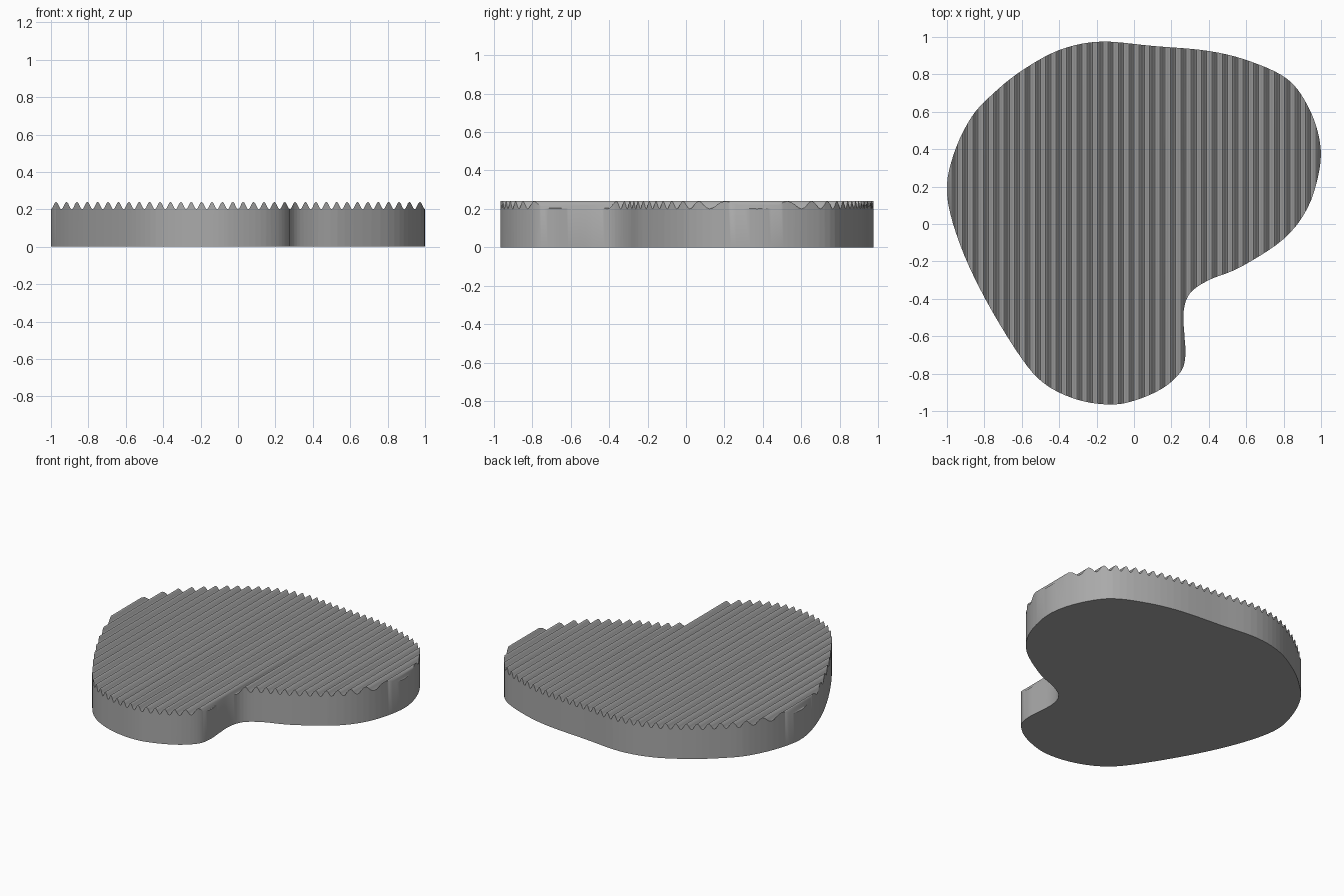
import bpy, bmesh, math
from mathutils import Vector

if "Cube" in bpy.data.objects:
    bpy.data.objects.remove(bpy.data.objects["Cube"])

RIDGES = 36
STEPS = 8          # facets across each ridge
LOW, HIGH = 0.2, 0.24
PITCH = 2 / RIDGES
STEP = PITCH / STEPS

OUTLINE = [(-1, .16), (-.965, .37), (-.87, .57), (-.75, .7), (-.6, .82), (-.4, .93),
           (-.18, .975), (.1, .952), (.4, .925), (.62, .87), (.82, .775), (.93, .63),
           (.99, .46), (.993, .3), (.93, .09), (.8, -.08), (.57, -.23), (.4, -.3),
           (.3, -.37), (.265, -.47), (.27, -.6), (.275, -.7), (.25, -.79), (.15, -.88),
           (0, -.945), (-.13, -.965), (-.3, -.94), (-.47, -.86), (-.6, -.72),
           (-.79, -.41), (-.93, -.11)]


def smooth_loop(points, cuts=5):
    """Closed Catmull-Rom curve through the points."""
    pts = [Vector((x, y, 0)) for x, y in points]
    n, out = len(pts), []
    for i in range(n):
        a, b, c, d = (pts[(i + k) % n] for k in (-1, 0, 1, 2))
        for j in range(cuts):
            t = j / cuts
            out.append(0.5 * (2 * b + (c - a) * t + (2 * a - 5 * b + 4 * c - d) * t * t
                              + (3 * b - a - 3 * c + d) * t ** 3))
    return out


def wave(i):
    return LOW + (HIGH - LOW) * (1 - math.cos(2 * math.pi * i / STEPS)) / 2


def ridge_height(x):
    """Faceted wave, straight between the cut lines."""
    u = (x + 1) / STEP
    i = math.floor(u + 1e-4)
    return wave(i) + (wave(i + 1) - wave(i)) * (u - i)


# Flat base shape, cut into strips along the ridges
bm = bmesh.new()
bm.faces.new([bm.verts.new(p) for p in smooth_loop(OUTLINE)])
for i in range(1, RIDGES * STEPS):
    bmesh.ops.bisect_plane(bm, geom=bm.verts[:] + bm.edges[:] + bm.faces[:], dist=1e-5,
                           plane_co=(-1 + i * STEP, 0, 0), plane_no=(1, 0, 0))

# Raise the top into ridges, leaving a flat underside
base = bm.faces[:]
top = bmesh.ops.extrude_face_region(bm, geom=base, use_keep_orig=True)["geom"]
for v in top:
    if isinstance(v, bmesh.types.BMVert):
        v.co.z = ridge_height(v.co.x)
bmesh.ops.dissolve_faces(bm, faces=base)
bmesh.ops.recalc_face_normals(bm, faces=bm.faces[:])

mesh = bpy.data.meshes.new("ridged_slab")
bm.to_mesh(mesh)
bm.free()
slab = bpy.data.objects.new("ridged_slab", mesh)
bpy.context.collection.objects.link(slab)

# Single grey material
grey = bpy.data.materials.new("mid_grey")
grey.use_nodes = True
color = (0.4, 0.4, 0.4, 1)
grey.diffuse_color = color
grey.node_tree.nodes["Principled BSDF"].inputs["Base Color"].default_value = color
mesh.materials.append(grey)

# Smooth walls, crisp rim
bpy.context.view_layer.objects.active = slab
slab.select_set(True)
bpy.ops.object.shade_smooth_by_angle(angle=math.radians(30))
